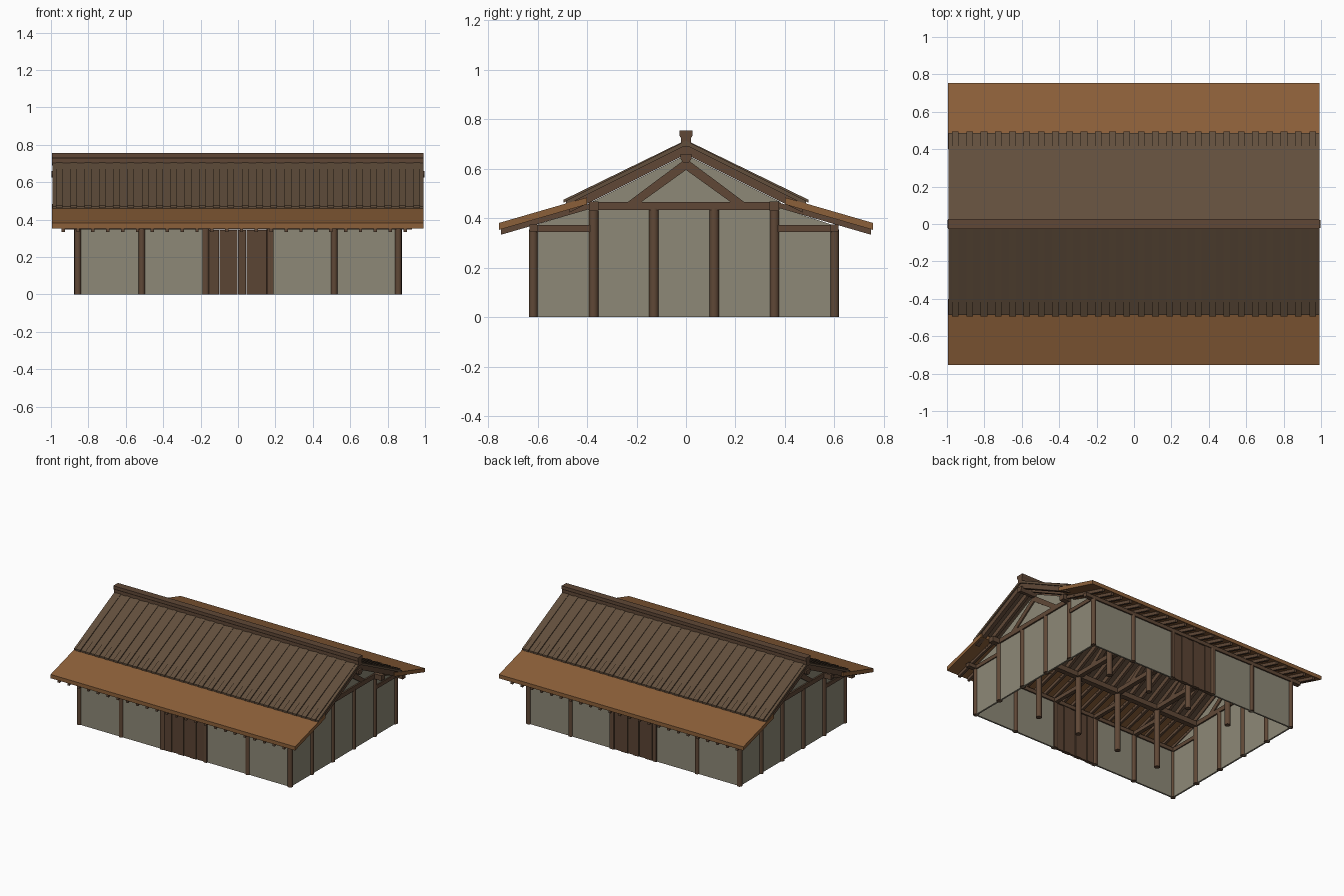
import bpy
import bmesh
from mathutils import Matrix

cube = bpy.data.objects.get("Cube")
if cube:
    bpy.data.objects.remove(cube, do_unlink=True)


def material(name, rgb):
    m = bpy.data.materials.new(name)
    m.use_nodes = True
    color = (*rgb, 1.0)
    m.diffuse_color = color
    bsdf = m.node_tree.nodes["Principled BSDF"]
    bsdf.inputs["Base Color"].default_value = color
    bsdf.inputs["Roughness"].default_value = 0.9
    return m


TIMBER = material("dark timber", (0.115, 0.064, 0.037))
BOARD = material("roof board brown", (0.122, 0.077, 0.045))
BARK = material("orange bark", (0.26, 0.115, 0.041))
PLASTER = material("grey plaster", (0.27, 0.25, 0.185))
DOOR = material("door brown", (0.105, 0.058, 0.034))

# Post grid
XS = [-0.857 + 0.3428 * i for i in range(6)]
YS = [-0.617 + 0.2436 * i for i in range(6)]
SIDES = (-1, 1)


def finish(name, bm, mat):
    bmesh.ops.recalc_face_normals(bm, faces=bm.faces)
    mesh = bpy.data.meshes.new(name)
    bm.to_mesh(mesh)
    bm.free()
    mesh.materials.append(mat)
    obj = bpy.data.objects.new(name, mesh)
    bpy.context.collection.objects.link(obj)
    return obj


def prisms(name, mat, solids):
    """Each solid is a (y, z) outline pulled along x from x0 to x1."""
    bm = bmesh.new()
    for outline, x0, x1 in solids:
        a = [bm.verts.new((x0, y, z)) for y, z in outline]
        b = [bm.verts.new((x1, y, z)) for y, z in outline]
        bm.faces.new(a)
        bm.faces.new(b[::-1])
        n = len(a)
        for i in range(n):
            j = (i + 1) % n
            bm.faces.new((a[i], b[i], b[j], a[j]))
    return finish(name, bm, mat)


def rect(y0, y1, z0, z1):
    return [(y0, z0), (y1, z0), (y1, z1), (y0, z1)]


def strip(s, y0, z0, y1, z1, t0, t1=None):
    """Sloped strip with its top from (y0, z0) to (y1, z1), mirrored by s."""
    t1 = t0 if t1 is None else t1
    return [(s * y0, z0), (s * y1, z1), (s * y1, z1 - t1), (s * y0, z0 - t0)]


def posts(name, places):
    bm = bmesh.new()
    for x, y, r, h in places:
        bmesh.ops.create_cone(bm, cap_ends=True, segments=16, radius1=r, radius2=r,
                              depth=h, matrix=Matrix.Translation((x, y, h / 2)))
    obj = finish(name, bm, TIMBER)
    bpy.ops.object.select_all(action="DESELECT")
    obj.select_set(True)
    bpy.context.view_layer.objects.active = obj
    bpy.ops.object.shade_smooth_by_angle()


def main_z(y):
    return 0.713 - 0.5 * y


def eave_z(y):
    return 0.6 - 0.29 * y


# Posts: outer walls, gable ends and two inner rows
posts("eave_posts", [(x, y, 0.018, 0.355) for x in XS for y in (YS[0], YS[5])])
posts("inner_posts", [(x, y, 0.02, 0.445) for x in XS for y in (YS[1], YS[4])])
posts("gable_posts", [(x, y, 0.02, 0.44) for x in (XS[0], XS[5]) for y in YS[2:4]])

# Long walls, leaving the middle bay open for the doors
T = 0.006
prisms("long_walls", PLASTER,
       [(rect(y - T, y + T, 0, 0.362), XS[i], XS[i + 1])
        for y in (YS[0], YS[5]) for i in (0, 1, 3, 4)])

# Gable walls follow the underside of both roofs
gable = [(YS[0], 0), (YS[5], 0), (YS[5], 0.37), (0.4, 0.436), (0.38, 0.466),
         (0, 0.656), (-0.38, 0.466), (-0.4, 0.436), (YS[0], 0.37)]
prisms("gable_walls", PLASTER, [(gable, x - T, x + T) for x in (XS[0], XS[5])])

# Double plank doors on both long sides
edges = [-0.171, -0.155, -0.1, -0.045, 0, 0.045, 0.1, 0.155, 0.171]
planks = []
for y in (YS[0], YS[5]):
    for i in range(8):
        d = 0.008 + 0.005 * (i % 2)
        planks.append((rect(y - d, y + d, 0, 0.345), edges[i], edges[i + 1] - 0.0015))
prisms("doors", DOOR, planks)
prisms("door_jambs", TIMBER,
       [(rect(y - 0.017, y + 0.017, 0, 0.35), s * 0.18 - 0.009, s * 0.18 + 0.009)
        for y in (YS[0], YS[5]) for s in SIDES])

# Long plates, purlins and ridge purlin
prisms("eave_plates", TIMBER,
       [(rect(y - 0.016, y + 0.016, 0.347, 0.374), -0.93, 0.93) for y in (YS[0], YS[5])])
prisms("inner_purlins", TIMBER,
       [(rect(y - 0.019, y + 0.019, 0.43, 0.468), -0.93, 0.93) for y in (YS[1], YS[4])])
prisms("ridge_purlin", TIMBER,
       [([(-0.022, 0.66), (0.022, 0.66), (0.022, 0.64), (0.012, 0.625),
          (-0.012, 0.625), (-0.022, 0.64)], -0.997, 0.997)])

# Cross frames: tie beam, side-aisle beams and a pair of braces
ties, aisles, braces = [], [], []
for x in XS:
    ties.append((rect(YS[1] - 0.02, YS[4] + 0.02, 0.433, 0.466), x - 0.017, x + 0.017))
    aisles.append((rect(YS[0], YS[1], 0.344, 0.372), x - 0.014, x + 0.014))
    aisles.append((rect(YS[4], YS[5], 0.344, 0.372), x - 0.014, x + 0.014))
    for s in SIDES:
        outline = [(0, 0.632), (s * 0.015, 0.63), (s * 0.24, 0.462),
                   (s * 0.185, 0.462), (0, 0.595)]
        braces.append((outline, x - 0.015, x + 0.015))
prisms("tie_beams", TIMBER, ties)
prisms("aisle_beams", TIMBER, aisles)
prisms("gable_braces", TIMBER, braces)

# Rafters beneath both roofs
rafter_x = [-0.935 + 0.0795 * i for i in range(24)]
prisms("main_rafters", TIMBER,
       [(strip(s, 0, main_z(0) - 0.018, 0.465, main_z(0.465) - 0.018, 0.037),
         x - 0.01, x + 0.01) for x in rafter_x for s in SIDES])
prisms("eave_rafters", TIMBER,
       [(strip(s, 0.36, eave_z(0.36) - 0.028, 0.747, eave_z(0.747) - 0.028, 0.022),
         x - 0.009, x + 0.009) for x in rafter_x for s in SIDES])
prisms("barge_boards", TIMBER,
       [(strip(s, 0, main_z(0) - 0.018, 0.47, main_z(0.47) - 0.018, 0.037),
         e * 0.968 - 0.015, e * 0.968 + 0.015) for e in SIDES for s in SIDES])

# Lower eave roofs
prisms("eave_roofs", BARK,
       [(strip(s, 0.40, eave_z(0.40), 0.755, eave_z(0.755), 0.028), -0.995, 0.993)
        for s in SIDES])

# Upper board roof with raised cover boards
prisms("main_roof", BOARD,
       [(strip(s, 0, main_z(0), 0.486, main_z(0.486), 0.018), -0.993, 0.993)
        for s in SIDES])
cover = []
for i in range(26):
    x = -0.955 + 0.0764 * i
    for s in SIDES:
        cover.append((strip(s, 0.01, main_z(0.01) + 0.003, 0.495,
                            main_z(0.495) + 0.009, 0.004, 0.012), x - 0.018, x + 0.018))
prisms("roof_cover_boards", BOARD, cover)

# Ridge cap, slightly wider at the top
prisms("ridge_cap", TIMBER,
       [([(-0.021, 0.69), (0.021, 0.69), (0.021, 0.725), (0.027, 0.735), (0.027, 0.755),
          (-0.027, 0.755), (-0.027, 0.735), (-0.021, 0.725)], -0.995, 0.993)])
